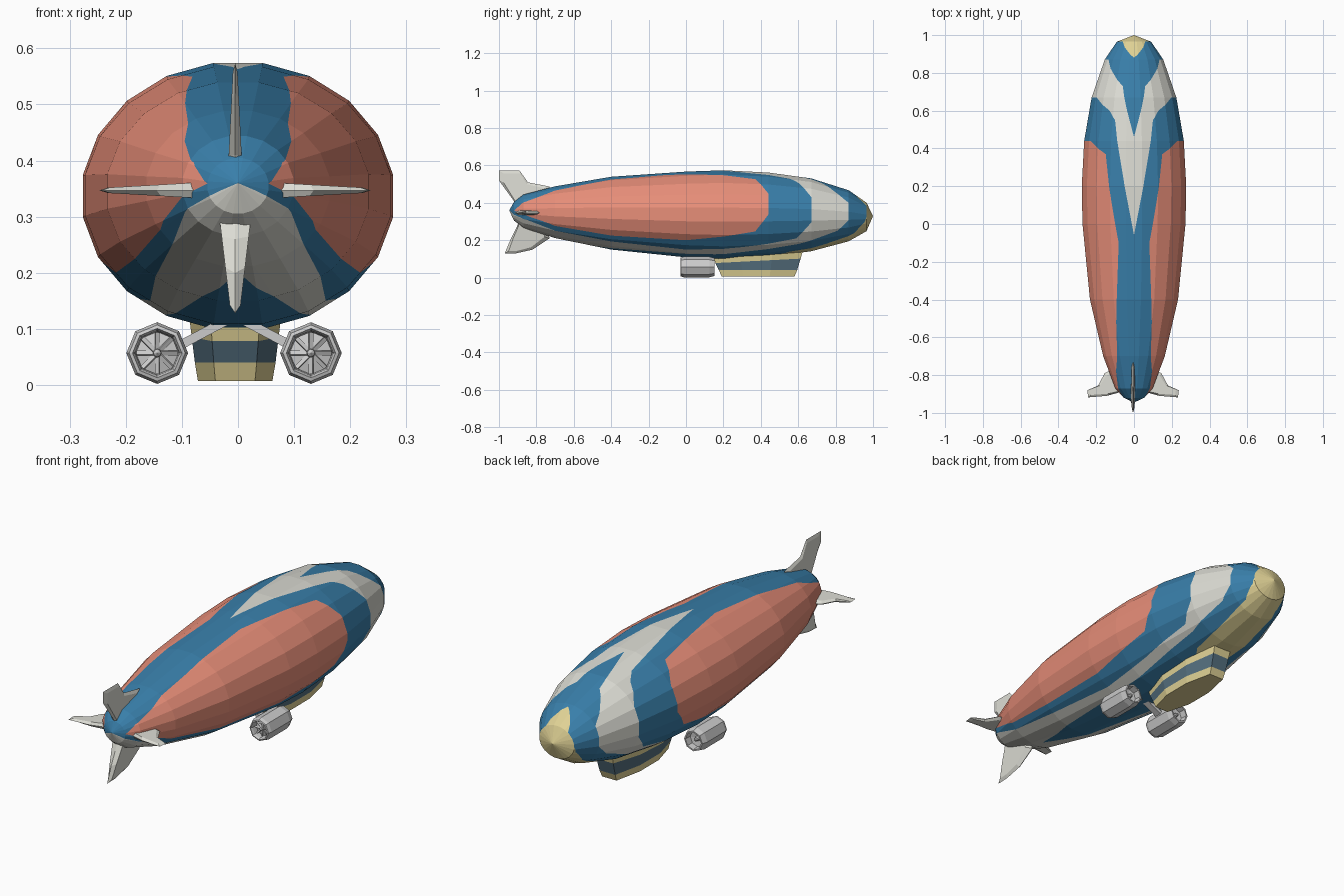
import bpy, bmesh, math
from mathutils import Vector, Matrix

if "Cube" in bpy.data.objects:
    bpy.data.objects.remove(bpy.data.objects["Cube"])

def mat(name, r, g, b):
    m = bpy.data.materials.new(name)
    m.diffuse_color = (r, g, b, 1)
    m.use_nodes = True
    m.node_tree.nodes["Principled BSDF"].inputs["Base Color"].default_value = m.diffuse_color
    return m

BLUE = mat("blue", .04, .21, .40)
WHITE = mat("off_white", .72, .72, .66)
CORAL = mat("coral", .80, .27, .19)
GOLD = mat("pale_gold", .74, .64, .30)
SLATE = mat("slate_glass", .09, .16, .21)

def finish(name, bm, mats=()):
    bmesh.ops.recalc_face_normals(bm, faces=bm.faces[:])
    me = bpy.data.meshes.new(name)
    bm.to_mesh(me)
    bm.free()
    for m in mats:
        me.materials.append(m)
    ob = bpy.data.objects.new(name, me)
    bpy.context.collection.objects.link(ob)
    return ob

# Hull stations: y, half width, half height, centre height
RINGS = [(-.945, 0, 0, .36), (-.92, .055, .05, .355), (-.87, .10, .09, .355),
         (-.7, .165, .14, .35), (-.4, .236, .197, .345), (0, .276, .232, .338),
         (.2, .28, .24, .337), (.44, .267, .228, .337), (.67, .227, .197, .336),
         (.87, .157, .138, .331), (.965, .092, .077, .325), (1, 0, 0, .33)]

# Paint regions as (angle from side in degrees, y); later ones lie over earlier
PAINT = [
    (1, [(95, .42), (90, .46), (73, .73), (30, .87), (-10, .87), (-32, .81), (-50, .6),
         (-62, .2), (-66, 0), (-74, -.4), (-90, -.65), (-95, -.7), (-95, -1), (95, -1)]),
    (0, [(95, -.1), (90, -.06), (66, .55), (57, .6), (29, .67), (-12, .67), (-38, .59),
         (-48, .3), (-55, 0), (-51, -.4), (-45, -.7), (-20, -.93), (0, -1), (95, -1)]),
    (2, [(5, -.92), (30, -.88), (57, -.7), (67, -.4), (72, -.1), (56, .37), (30, .44),
         (0, .44), (-23, .37), (-37, 0), (-38, -.4), (-32, -.7), (-10, -.88)]),
    (3, [(95, .87), (90, .88), (50, .965), (0, .965), (-20, .955), (-50, .9),
         (-62, .75), (-70, .55), (-95, .4), (-95, 1.1), (95, 1.1)])]

def inside(p, poly):
    hit = False
    for (ax, ay), (bx, by) in zip(poly, poly[1:] + poly[:1]):
        if (ay > p.y) != (by > p.y) and p.x < ax + (p.y - ay) * (bx - ax) / (by - ay):
            hit = not hit
    return hit

def hull_point(u, y):
    # facetted 20-sided section, linear between stations
    k = math.floor((u * 90 - 9) / 18)
    f = (u * 90 - 9) / 18 - k
    a, b = (math.radians(9 + 18 * j) for j in (k, k + 1))
    c = math.cos(a) * (1 - f) + math.cos(b) * f
    s = math.sin(a) * (1 - f) + math.sin(b) * f
    for r0, r1 in zip(RINGS, RINGS[1:]):
        if y <= r1[0] + 1e-6:
            break
    t = (y - r0[0]) / (r1[0] - r0[0])
    rx, rz, zc = (r0[i] * (1 - t) + r1[i] * t for i in (1, 2, 3))
    return Vector((rx * c, y, zc + rz * s))

# Hull: unrolled half sheet, cut along paint edges, wrapped and mirrored
def build_hull():
    bm = bmesh.new()
    us = [-1] + [(-81 + 18 * i) / 90 for i in range(10)] + [1]
    grid = [[bm.verts.new((u, r[0], 0)) for u in us] for r in RINGS]
    for a, b in zip(grid, grid[1:]):
        for i in range(len(us) - 1):
            bm.faces.new((a[i], a[i + 1], b[i + 1], b[i]))
    regions = [(c, [(a / 90, y) for a, y in poly]) for c, poly in PAINT]
    for _, poly in regions:
        for (ax, ay), (bx, by) in zip(poly, poly[1:] + poly[:1]):
            geom = set()
            for f in bm.faces:
                xs = [v.co.x for v in f.verts]
                ys = [v.co.y for v in f.verts]
                if (min(xs) < max(ax, bx) + 1e-4 and max(xs) > min(ax, bx) - 1e-4 and
                        min(ys) < max(ay, by) + 1e-4 and max(ys) > min(ay, by) - 1e-4):
                    geom.update([f], f.edges, f.verts)
            if geom:
                bmesh.ops.bisect_plane(bm, geom=list(geom), dist=1e-5, plane_co=(ax, ay, 0),
                                       plane_no=Vector((by - ay, ax - bx, 0)).normalized())
    for f in bm.faces:
        for c, poly in regions:
            if inside(f.calc_center_median(), poly):
                f.material_index = c
    for v in bm.verts:
        v.co = hull_point(v.co.x, v.co.y)
    bmesh.ops.remove_doubles(bm, verts=bm.verts[:], dist=2e-4)
    bmesh.ops.mirror(bm, geom=bm.verts[:] + bm.edges[:] + bm.faces[:],
                     matrix=Matrix(), merge_dist=2e-4, axis='X')
    finish("hull", bm, [BLUE, WHITE, CORAL, GOLD])

build_hull()
CX = -.005  # attached parts sit slightly off the hull centre

# Fins: sharp outline with a raised thicker core on both sides
def fin(name, outline, place, thick):
    bm = bmesh.new()
    n = len(outline)
    ry = sum(y for _, y in outline) / n
    rs = min(s for s, _ in outline)
    rim = [bm.verts.new(place(s, y, 0)) for s, y in outline]
    top = max(s for s, _ in outline)
    for side in (1, -1):
        core = [bm.verts.new(place(rs + (s - rs) * .93, ry + (y - ry) * .8,
                                   side * thick * (1 - .7 * (s - rs) / (top - rs))))
                for s, y in outline]
        for i in range(n):
            j = (i + 1) % n
            bm.faces.new((rim[i], rim[j], core[j], core[i]))
        bm.faces.new(core)
    finish(name, bm, [WHITE])

fin("top_fin", [(.36, -.90), (.41, -.92), (.52, -1), (.573, -1), (.573, -.89), (.51, -.845),
                (.487, -.73), (.40, -.73)], lambda s, y, t: (CX + t, y, s), .014)
fin("bottom_fin", [(-.33, -.88), (-.26, -.91), (-.2, -.94), (-.128, -.97), (-.13, -.91),
                   (-.15, -.82), (-.21, -.73), (-.28, -.74)],
    lambda s, y, t: (CX + t, y, -s), .032)
for side, word in ((1, "right"), (-1, "left")):
    fin(word + "_fin", [(.03, -.88), (.14, -.91), (.238, -.918), (.242, -.88), (.185, -.855),
                        (.15, -.79), (.05, -.74)],
        lambda s, y, t: (CX + side * s, y, .347 + t), .016)

# Gondola: tapered cabin in three coloured bands
def build_gondola():
    plan = [(.042, .15), (.079, .29), (.079, .46), (.045, .62)]
    plan += [(-x, y) for x, y in reversed(plan)]
    bm = bmesh.new()
    rows = []
    for z, sx, sy, tilt in ((.007, .84, .83, 0), (.04, .91, .89, 0),
                            (.09, .98, .97, .05), (.13, 1.04, 1.02, .06)):
        rows.append([bm.verts.new((CX + x * sx, .385 + (y - .385) * sy,
                                   z + tilt * (y - .385))) for x, y in plan])
    for k, (a, b) in enumerate(zip(rows, rows[1:])):
        for i in range(8):
            j = (i + 1) % 8
            bm.faces.new((a[i], a[j], b[j], b[i])).material_index = int(k == 1)
    bm.faces.new(rows[0])
    bm.faces.new(rows[-1])
    finish("gondola", bm, [GOLD, SLATE])

build_gondola()

# Engines: eight-sided lathed ducts with a recessed disc and hub at each end
DUCT = [(0, -.022), (.007, -.016), (.008, -.004), (.038, .004), (.040, -.02), (.044, -.03),
        (.050, -.028), (.055, -.012), (.055, .125), (.048, .152), (.041, .152),
        (.038, .12), (.012, .115), (.008, .135), (0, .145)]

def engine(side, word):
    cx, cz = -.007 + side * .137, .057
    bm = bmesh.new()
    vs = [bm.verts.new((cx + r, y, cz)) for r, y in DUCT]
    es = [bm.edges.new(p) for p in zip(vs, vs[1:])]
    bmesh.ops.spin(bm, geom=vs + es, cent=(cx, 0, cz), axis=(0, 1, 0),
                   angle=math.tau, steps=8)
    bmesh.ops.remove_doubles(bm, verts=bm.verts[:], dist=1e-5)
    finish(word + "_engine", bm)

    # Fan blades across the front opening
    bm = bmesh.new()
    for i in range(8):
        m = (Matrix.Translation((cx, -.004, cz)) @ Matrix.Rotation(math.tau * i / 8, 4, 'Y')
             @ Matrix.Translation((.021, 0, 0)) @ Matrix.Rotation(.5, 4, 'X')
             @ Matrix.Diagonal((.032, .003, .008, 1)))
        bmesh.ops.create_cube(bm, size=1, matrix=m)
    finish(word + "_fan", bm)

    # Strut from hull to engine
    a, b = Vector((side * .015, .06, .115)), Vector((side * .1, .06, .07))
    bm = bmesh.new()
    m = (Matrix.Translation((a + b) / 2 + Vector((CX, 0, 0)))
         @ (b - a).to_track_quat('X', 'Z').to_matrix().to_4x4()
         @ Matrix.Diagonal(((b - a).length, .035, .016, 1)))
    bmesh.ops.create_cube(bm, size=1, matrix=m)
    finish(word + "_strut", bm)

engine(1, "right")
engine(-1, "left")
